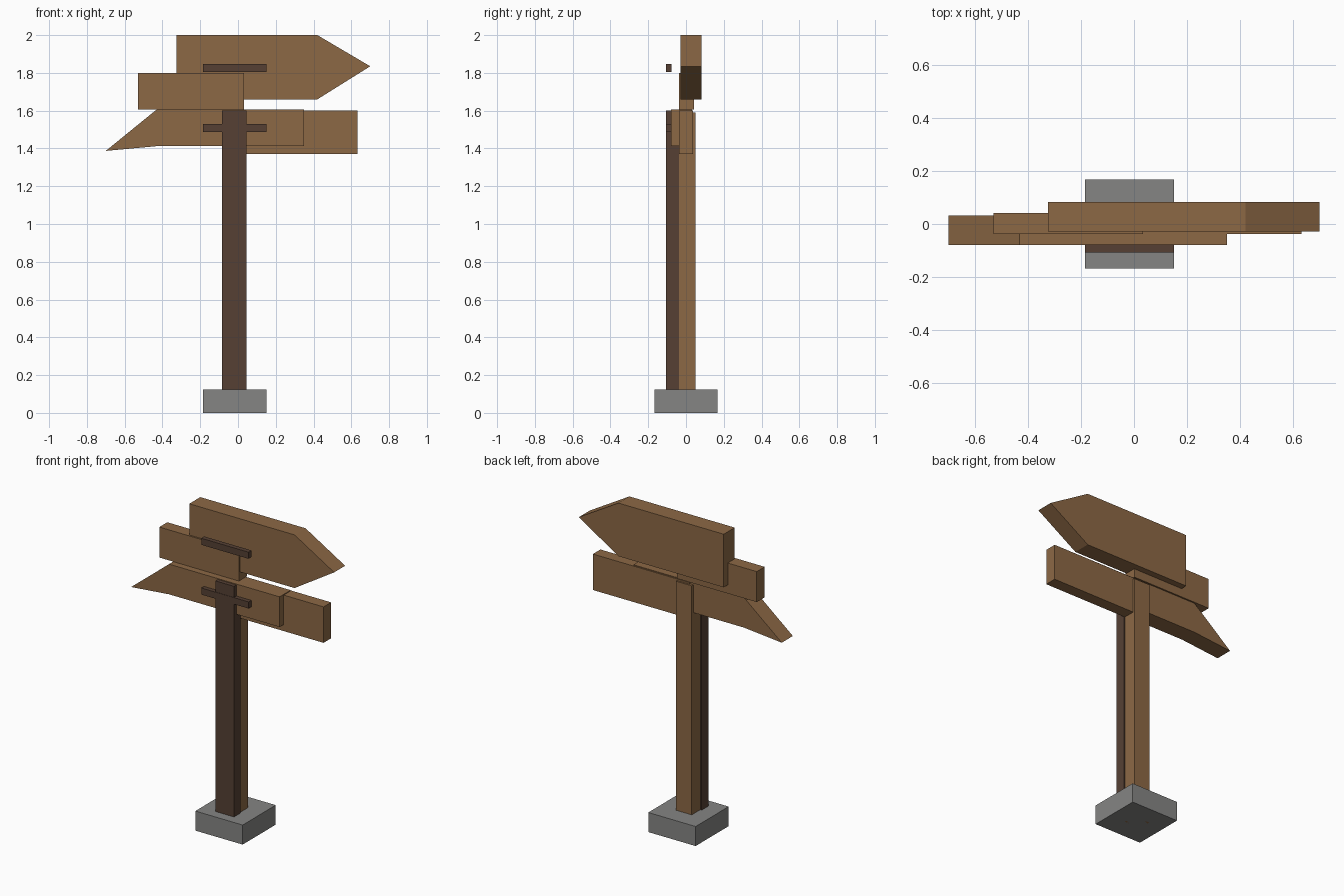
import bpy
import bmesh

cube = bpy.data.objects.get("Cube")
if cube:
    bpy.data.objects.remove(cube, do_unlink=True)


def make_material(name, rgb):
    mat = bpy.data.materials.new(name)
    mat.use_nodes = True
    color = (*rgb, 1.0)
    mat.diffuse_color = color
    mat.node_tree.nodes["Principled BSDF"].inputs["Base Color"].default_value = color
    return mat


wood = make_material("wood brown", (0.265, 0.14, 0.06))
dark = make_material("dark brown", (0.092, 0.051, 0.034))
stone = make_material("stone grey", (0.235, 0.235, 0.23))


def slab(name, outline, y0, y1, mat):
    """Extrude an x-z outline from y0 to y1."""
    bm = bmesh.new()
    face = bm.faces.new([bm.verts.new((x, y0, z)) for x, z in outline])
    result = bmesh.ops.extrude_face_region(bm, geom=[face])
    for v in result["geom"]:
        if isinstance(v, bmesh.types.BMVert):
            v.co.y = y1
    bmesh.ops.recalc_face_normals(bm, faces=bm.faces)
    mesh = bpy.data.meshes.new(name)
    bm.to_mesh(mesh)
    bm.free()
    mesh.materials.append(mat)
    obj = bpy.data.objects.new(name, mesh)
    bpy.context.collection.objects.link(obj)
    return obj


def box(name, x0, x1, y0, y1, z0, z1, mat):
    return slab(name, [(x0, z0), (x1, z0), (x1, z1), (x0, z1)], y0, y1, mat)


# Footing and the two posts standing in it
box("base_block", -0.185, 0.15, -0.167, 0.167, 0, 0.125, stone)
box("back_post", -0.075, 0.038, -0.037, 0.049, 0, 1.59, wood)
box("front_post", -0.085, 0.045, -0.105, -0.037, 0.1, 1.6, dark)

# Crossbars on the front
for name, z in (("upper_crossbar", 1.805), ("lower_crossbar", 1.487)):
    box(name, -0.185, 0.15, -0.107, -0.077, z, z + 0.042, dark)

# Plain boards
box("upper_plain_board", -0.53, 0.033, -0.038, 0.042, 1.605, 1.80, wood)
box("lower_plain_board", -0.05, 0.632, -0.038, 0.038, 1.37, 1.60, wood)

# Arrow boards
slab("right_arrow_board",
     [(-0.325, 1.66), (0.42, 1.66), (0.70, 1.835), (0.42, 2.0), (-0.325, 2.0)],
     -0.028, 0.083, wood)
slab("left_arrow_board",
     [(0.35, 1.412), (0.35, 1.605), (-0.432, 1.605), (-0.70, 1.387), (-0.432, 1.412)],
     -0.08, 0.032, wood)
